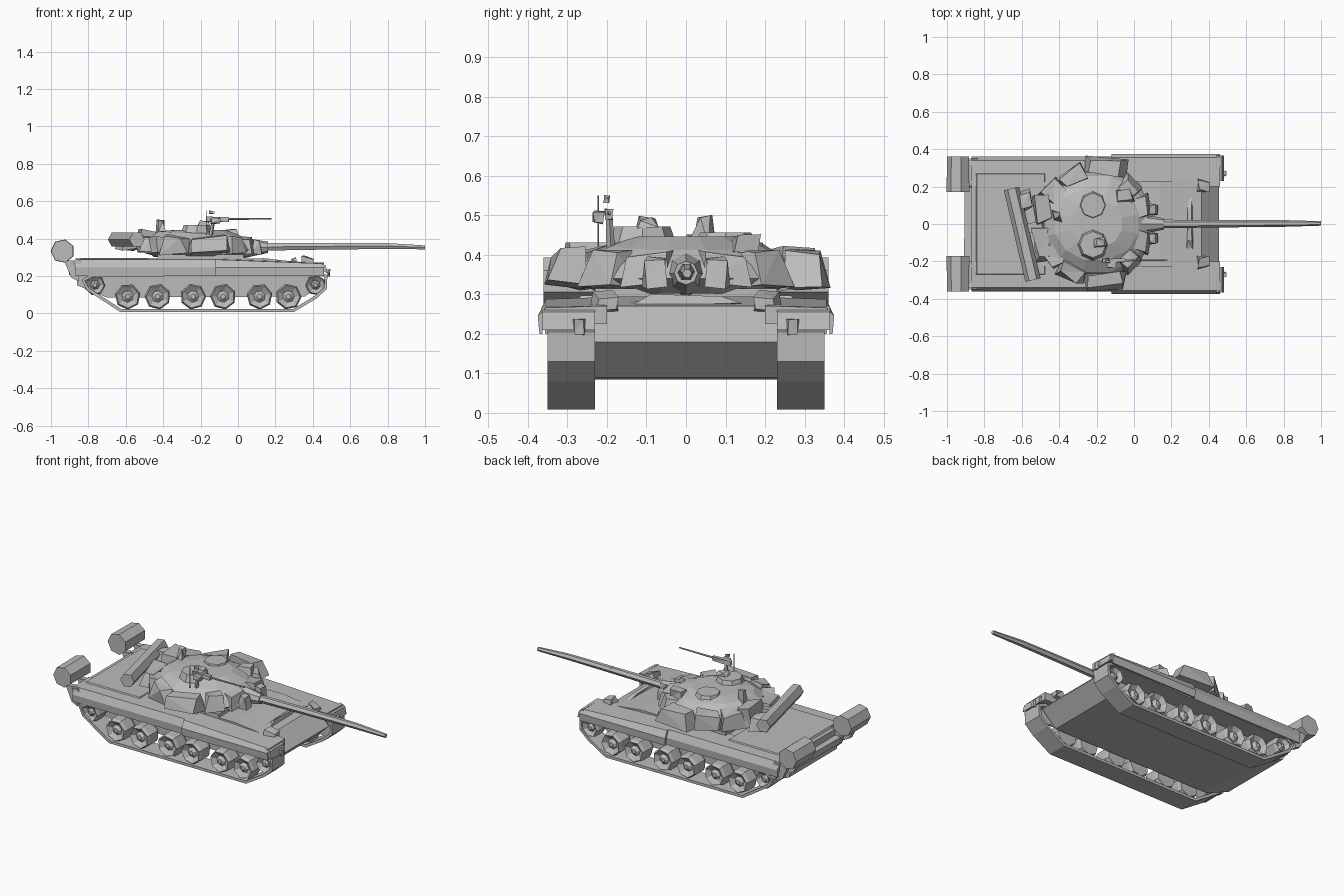
import bpy, bmesh, math, random
from mathutils import Vector, Matrix

random.seed(4)
if "Cube" in bpy.data.objects:
    bpy.data.objects.remove(bpy.data.objects["Cube"], do_unlink=True)

grey = bpy.data.materials.new("armour grey")
grey.use_nodes = True
grey.diffuse_color = (0.5, 0.5, 0.5, 1)
grey.node_tree.nodes["Principled BSDF"].inputs["Base Color"].default_value = (0.5, 0.5, 0.5, 1)


def finish(name, bm, mirror=False):
    bmesh.ops.recalc_face_normals(bm, faces=bm.faces[:])
    mesh = bpy.data.meshes.new(name)
    bm.to_mesh(mesh)
    bm.free()
    mesh.materials.append(grey)
    ob = bpy.data.objects.new(name, mesh)
    bpy.context.collection.objects.link(ob)
    if mirror:
        mod = ob.modifiers.new("both_sides", "MIRROR")
        mod.use_axis = (False, True, False)
        mod.use_mirror_merge = False
    return ob


def loft(name, rings, mirror=False):
    """Skin a stack of equal-length rings and cap both ends."""
    bm = bmesh.new()
    loops = [[bm.verts.new(p) for p in ring] for ring in rings]
    n = len(loops[0])
    for a, b in zip(loops, loops[1:]):
        for i in range(n):
            j = (i + 1) % n
            bm.faces.new((a[i], a[j], b[j], b[i]))
    bm.faces.new(loops[0])
    bm.faces.new(loops[-1])
    return finish(name, bm, mirror)


def side_prism(name, outline, y0, y1, mirror=False):
    return loft(name, [[(x, y, z) for x, z in outline] for y in (y0, y1)], mirror)


def tube(name, start, end, r0, r1, sides=6, mirror=False):
    start, end = Vector(start), Vector(end)
    turn = (end - start).to_track_quat("Z", "Y")
    rings = []
    for c, r in ((start, r0), (end, r1)):
        rings.append([c + turn @ Vector((r * math.cos(t), r * math.sin(t), 0))
                      for t in (math.tau * i / sides for i in range(sides))])
    return loft(name, rings, mirror)


def block(name, centre, size, turn=0, jitter=0.0, taper=1.0, mirror=False):
    """Box with optional turn, narrower top and faceted irregularity."""
    bm = bmesh.new()
    bmesh.ops.create_cube(bm, size=1)
    for v in bm.verts:
        if v.co.z > 0:
            v.co.x *= taper
            v.co.y *= taper
        v.co = Vector(a * b for a, b in zip(v.co, size))
        v.co += Vector(random.uniform(-jitter, jitter) for _ in range(3))
    if jitter:
        bmesh.ops.triangulate(bm, faces=bm.faces[:])
    bmesh.ops.transform(bm, verts=bm.verts[:],
                        matrix=Matrix.Translation(centre) @ Matrix.Rotation(turn, 4, "Z"))
    return finish(name, bm, mirror)


# Hull: central tub, engine deck and front armour slope
side_prism("hull_tub", [(-0.87, 0.285), (0.14, 0.295), (0.36, 0.27), (0.455, 0.18),
                        (0.36, 0.09), (-0.7, 0.085), (-0.86, 0.15)], -0.23, 0.23)
block("engine_deck", (-0.66, 0, 0.287), (0.38, 0.56, 0.02), taper=0.95)
block("turret_ring", (-0.2, 0, 0.295), (0.46, 0.46, 0.04))

# Fenders with bevelled outer edge and hanging skirt
for name, xs, wide in (("rear_fender", (-0.87, -0.1), 0.36), ("front_fender", (-0.12, 0.46), 0.375)):
    rings = []
    for x in xs:
        drop = 0.022 if x > 0 else 0
        rings.append([(x, 0.2, 0.293 - drop), (x, wide - 0.02, 0.288 - drop), (x, wide, 0.245),
                      (x, wide - 0.004, 0.2), (x, wide - 0.012, 0.2), (x, wide - 0.012, 0.225),
                      (x, 0.2, 0.225)])
    loft(name, rings, mirror=True)
loft("front_mudguard", [[(0.44, y, 0.27), (0.47, y, 0.255), (0.48, y, 0.21), (0.46, y, 0.225)]
                        for y in (0.23, 0.365)], mirror=True)
side_prism("rear_mudguard", [(-0.88, 0.275), (-0.84, 0.285), (-0.81, 0.21), (-0.85, 0.2)],
           0.22, 0.35, mirror=True)
block("front_hook", (0.487, 0.27, 0.22), (0.012, 0.03, 0.04), jitter=0.006, mirror=True)
block("headlamp", (0.37, 0.2, 0.28), (0.07, 0.07, 0.04), jitter=0.012, taper=0.7, mirror=True)
block("splash_board", (0.3, 0, 0.285), (0.03, 0.28, 0.02), jitter=0.006, taper=0.6)

# Tracks: a flat band following an outline
path = [(-0.63, 0.008), (0.3, 0.008), (0.42, 0.08), (0.475, 0.13), (0.478, 0.205),
        (0.43, 0.222), (-0.78, 0.212), (-0.835, 0.18), (-0.81, 0.125)]
pts = [Vector(p) for p in path]
inner = []
for i, p in enumerate(pts):
    a, b = (p - pts[i - 1]).normalized(), (pts[(i + 1) % len(pts)] - p).normalized()
    normal = Vector((-a.y - b.y, a.x + b.x)).normalized()
    inner.append(p + normal * 0.017)
bm = bmesh.new()
rows = [[bm.verts.new((p.x, y, p.y)) for p in line]
        for line, y in ((pts, 0.23), (pts, 0.35), (inner, 0.35), (inner, 0.23))]
for a, b in zip(rows, rows[1:] + rows[:1]):
    for i in range(len(pts)):
        j = (i + 1) % len(pts)
        bm.faces.new((a[i], a[j], b[j], b[i]))
finish("track", bm, mirror=True)


# Wheels: faceted discs with dished face and hub
def wheel(name, x, z, radius):
    phase = random.uniform(0, 1)
    rings = []
    for y, k in ((0.24, 0.9), (0.26, 1), (0.325, 1), (0.345, 0.88), (0.325, 0.45), (0.34, 0.2)):
        rings.append([(x + radius * k * math.cos(t + phase), y, z + radius * k * math.sin(t + phase))
                      for t in (math.tau * i / 7 for i in range(7))])
    loft(name, rings, mirror=True)


for x in (-0.59, -0.43, -0.24, -0.08, 0.115, 0.27):
    wheel("road_wheel", x, 0.09, 0.07)
wheel("drive_sprocket", -0.765, 0.152, 0.056)
wheel("idler_wheel", 0.415, 0.152, 0.056)

# Turret: stacked faceted rings, blunt at the front
def turret_ring(cx, rx, ry, z, slope=0.0, sides=12):
    ring = []
    for i in range(sides):
        t = math.tau * (i + 0.5) / sides
        x = cx + rx * math.cos(t)
        ring.append((x, ry * math.sin(t), z + slope * (x - cx)))
    return ring


loft("turret_body", [turret_ring(-0.2, 0.26, 0.23, 0.302), turret_ring(-0.19, 0.31, 0.285, 0.34),
                     turret_ring(-0.2, 0.29, 0.265, 0.385, -0.05),
                     turret_ring(-0.2, 0.23, 0.2, 0.425, -0.06),
                     turret_ring(-0.2, 0.14, 0.13, 0.447)])
tube("commander_cupola", (-0.22, -0.11, 0.43), (-0.22, -0.11, 0.472), 0.085, 0.07, 8)
tube("gunner_hatch", (-0.22, 0.1, 0.43), (-0.22, 0.1, 0.456), 0.075, 0.065, 8)
block("cupola_sight", (-0.18, -0.1, 0.478), (0.06, 0.05, 0.03), jitter=0.008, taper=0.6)
block("rear_sight", (-0.41, 0.04, 0.455), (0.05, 0.05, 0.07), jitter=0.012, taper=0.6)
block("gunner_sight", (-0.05, 0.15, 0.425), (0.09, 0.07, 0.05), 0.2, 0.01, 0.75)

# Wedge armour on the turret front
for y, turn in ((0.09, 0.3), (0.19, 0.75)):
    block("cheek_armour", (0.085 - y * 0.6, y, 0.362), (0.11, 0.12, 0.085), turn, 0.012, 0.7, mirror=True)
block("searchlight", (0.1, 0.075, 0.355), (0.05, 0.06, 0.07), 0, 0.008, 0.85, mirror=True)

# Stowage around the turret sides and rear
for x, y, turn, size in ((-0.16, 0.3, -0.1, (0.22, 0.09, 0.085)), (-0.33, 0.25, 0.5, (0.14, 0.09, 0.09)),
                         (-0.43, 0.17, 0.9, (0.12, 0.1, 0.1))):
    for side in (-1, 1):
        block("side_stowage", (x, side * y, 0.365), size, side * turn, 0.016, 0.8)
block("rear_bin", (-0.49, 0.08, 0.385), (0.1, 0.16, 0.11), 0.15, 0.015, 0.85)
block("rear_bin_low", (-0.49, -0.1, 0.37), (0.09, 0.18, 0.09), 0.15, 0.012, 0.85)
block("rear_pack", (-0.59, 0.12, 0.375), (0.1, 0.1, 0.075), 0.3, 0.012, 0.85)

# Snorkel tube carried across the turret rear
tube("snorkel_tube", (-0.655, 0.19, 0.395), (-0.54, -0.3, 0.395), 0.042, 0.042, 6)
block("snorkel_bracket", (-0.55, -0.02, 0.38), (0.12, 0.05, 0.04), 0.2)

# Main gun with sleeve and mantlet
tube("gun_mantlet", (0.03, 0, 0.35), (0.16, 0, 0.354), 0.055, 0.03, 8)
tube("gun_sleeve", (0.1, 0, 0.355), (0.5, 0.002, 0.359), 0.023, 0.02, 6)
tube("gun_barrel", (0.5, 0.002, 0.359), (0.8, 0.003, 0.36), 0.02, 0.018, 6)
tube("gun_muzzle", (0.8, 0.003, 0.36), (1.0, 0.003, 0.353), 0.018, 0.012, 6)

# Roof machine gun and its mount
tube("machine_gun_post", (-0.15, -0.19, 0.4), (-0.13, -0.195, 0.5), 0.012, 0.009, 5)
block("machine_gun_body", (-0.11, -0.195, 0.503), (0.12, 0.018, 0.025), jitter=0.003)
tube("machine_gun_barrel", (-0.06, -0.195, 0.505), (0.18, -0.193, 0.506), 0.006, 0.004, 5)
block("ammunition_box", (-0.12, -0.22, 0.495), (0.05, 0.025, 0.03), jitter=0.004)
block("gun_sight_bracket", (-0.14, -0.2, 0.54), (0.025, 0.012, 0.014), jitter=0.004)
tube("wind_sensor", (-0.17, -0.222, 0.42), (-0.17, -0.222, 0.55), 0.002, 0.002, 4)

# Fuel drums and brackets at the back
tube("fuel_drum", (-0.938, 0.17, 0.333), (-0.938, 0.36, 0.333), 0.064, 0.062, 7, mirror=True)
for y in (0.2, 0.31):
    side_prism("drum_bracket", [(-0.93, 0.28), (-0.86, 0.285), (-0.85, 0.17), (-0.89, 0.19)],
               y, y + 0.03, mirror=True)
block("tow_log", (-0.885, 0, 0.225), (0.04, 0.4, 0.04), jitter=0.005)
